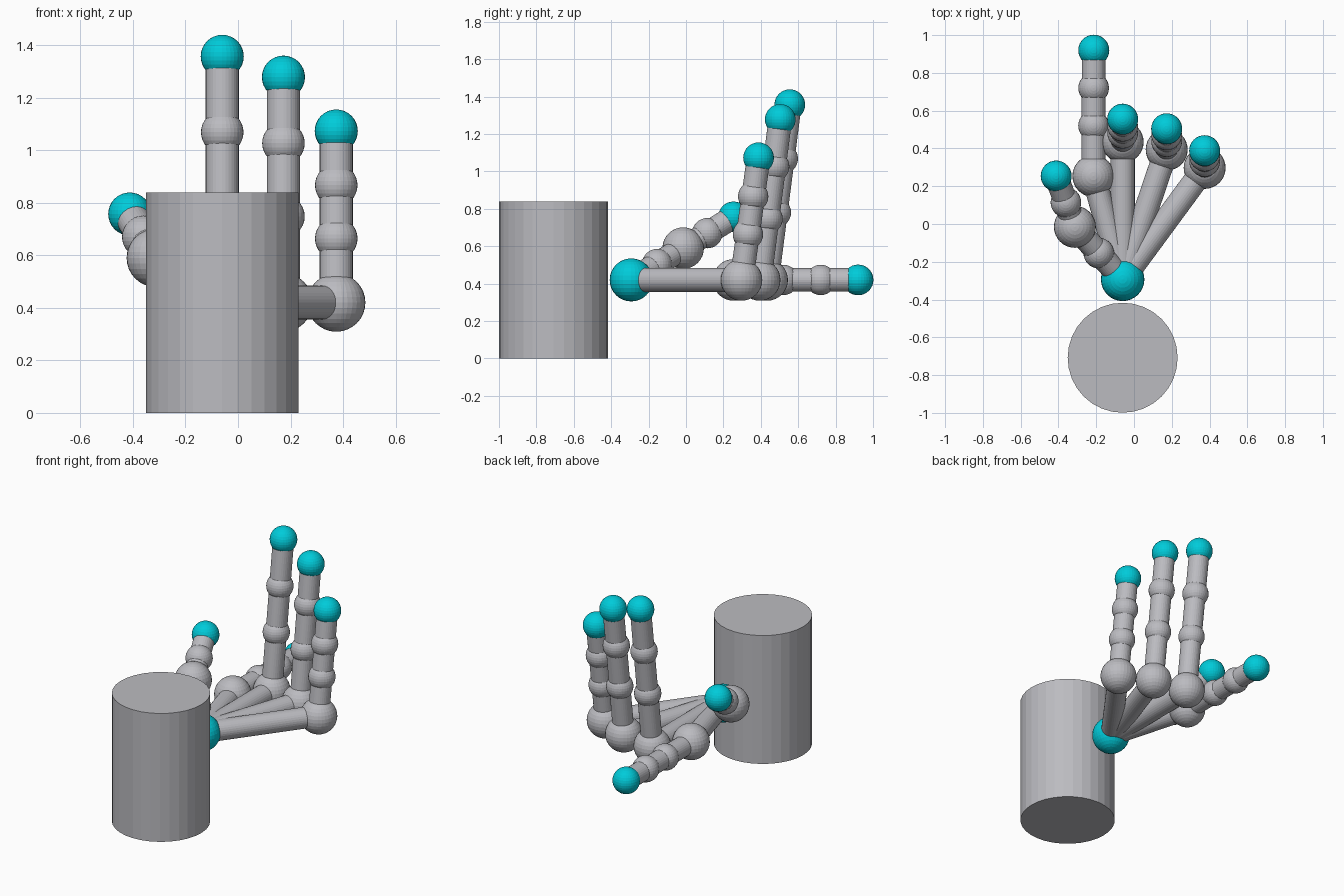
import bpy
from mathutils import Vector

if "Cube" in bpy.data.objects:
    bpy.data.objects.remove(bpy.data.objects["Cube"])


def material(name, colour):
    m = bpy.data.materials.new(name)
    m.diffuse_color = (*colour, 1)
    m.use_nodes = True
    m.node_tree.nodes["Principled BSDF"].inputs["Base Color"].default_value = m.diffuse_color
    return m


GREY = material("grey", (0.50, 0.50, 0.53))
TEAL = material("teal", (0.0, 0.60, 0.70))


def ball(name, centre, radius, mat=GREY):
    bpy.ops.mesh.primitive_uv_sphere_add(segments=32, ring_count=16, radius=radius, location=centre)
    o = bpy.context.object
    o.name = name
    o.data.materials.append(mat)


def rod(name, a, b, radius):
    a, b = Vector(a), Vector(b)
    bpy.ops.mesh.primitive_cylinder_add(vertices=32, radius=radius, depth=(b - a).length,
                                        location=(a + b) / 2)
    o = bpy.context.object
    o.name = name
    o.rotation_mode = 'QUATERNION'
    o.rotation_quaternion = (b - a).to_track_quat('Z', 'Y')
    o.data.materials.append(GREY)


# Forearm post standing apart from the hand
rod("forearm", (-0.06, -0.708, 0), (-0.06, -0.708, 0.838), 0.291)

# Wrist ball
WRIST = Vector((-0.06, -0.293, 0.42))
ball("wrist", WRIST, 0.115, TEAL)

# Digits: knuckle, tip, joint positions along the palm bone, along the finger
digits = {
    "index": ((-0.215, 0.254, 0.42), (-0.213, 0.92, 0.42), (), (0.40, 0.70)),
    "middle": ((-0.06, 0.434, 0.42), (-0.06, 0.555, 1.357), (), (0.385, 0.692)),
    "ring": ((0.173, 0.394, 0.42), (0.173, 0.504, 1.278), (), (0.382, 0.707)),
    "little": ((0.374, 0.297, 0.42), (0.374, 0.388, 1.073), (), (0.373, 0.684)),
    "thumb": ((-0.313, -0.015, 0.59), (-0.412, 0.254, 0.757), (0.5,), (0.48,)),
}
for name, (knuckle, tip, palm_joints, finger_joints) in digits.items():
    knuckle, tip = Vector(knuckle), Vector(tip)
    rod(name + "_palm_bone", WRIST, knuckle, 0.064)
    rod(name + "_finger_bone", knuckle, tip, 0.063)
    ball(name + "_knuckle", knuckle, 0.111)
    ball(name + "_tip", tip, 0.082, TEAL)
    for t in palm_joints:
        ball(name + "_palm_joint", WRIST.lerp(knuckle, t), 0.081)
    for t in finger_joints:
        ball(name + "_finger_joint", knuckle.lerp(tip, t), 0.081)
